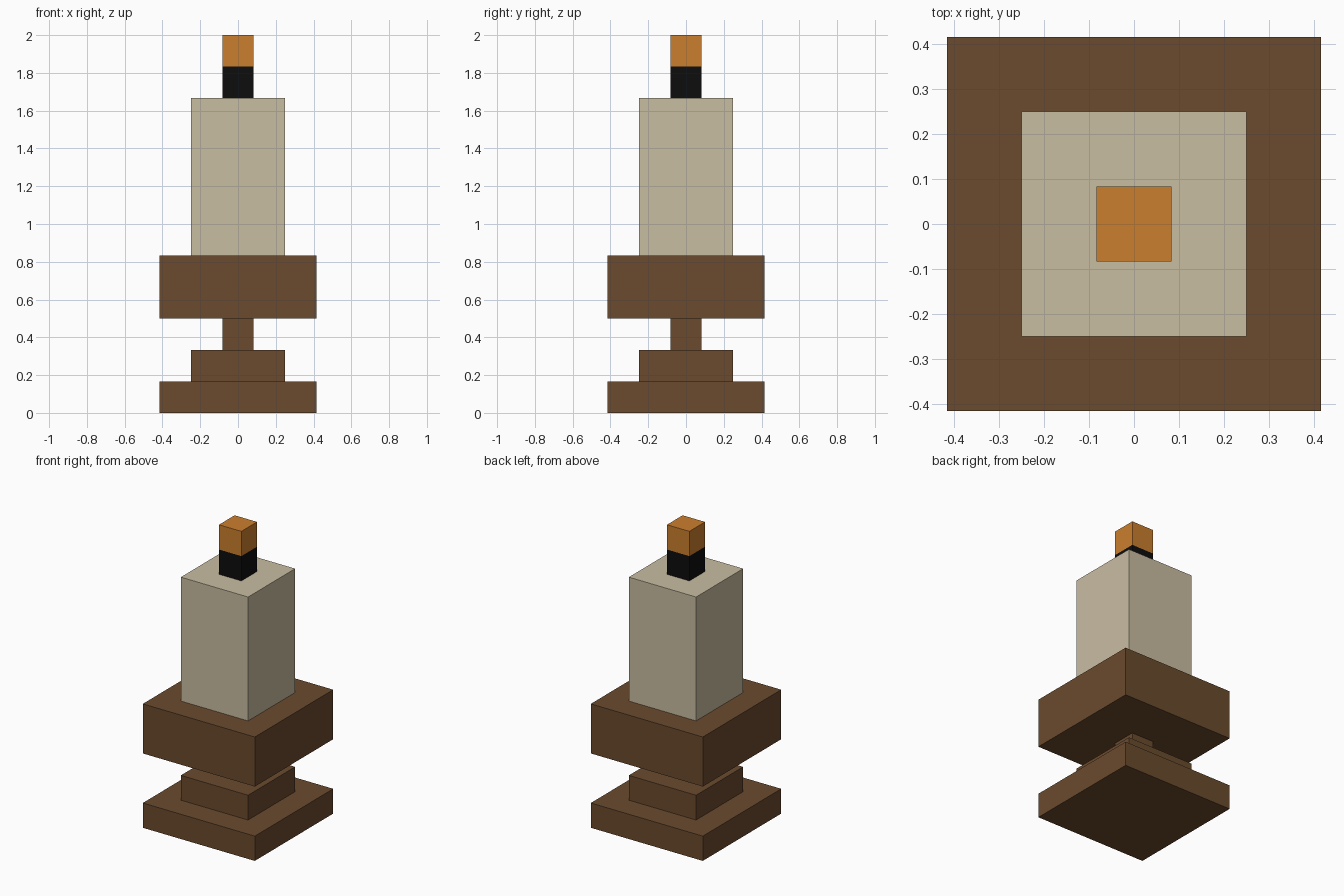
import bpy

if "Cube" in bpy.data.objects:
    bpy.data.objects.remove(bpy.data.objects["Cube"])

U = 1 / 6  # the whole model sits on a grid of one-sixth units


def material(name, rgb):
    m = bpy.data.materials.new(name)
    m.diffuse_color = (*rgb, 1)
    m.use_nodes = True
    m.node_tree.nodes["Principled BSDF"].inputs["Base Color"].default_value = m.diffuse_color
    return m


wood = material("brown wood", (0.145, 0.069, 0.027))
wax = material("cream wax", (0.584, 0.509, 0.361))
char = material("black wick", (0.004, 0.004, 0.004))
fire = material("orange flame", (0.591, 0.209, 0.027))

# stacked square blocks from the ground up: name, width, height, colour
parts = [
    ("base", 5, 1, wood),
    ("base_step", 3, 1, wood),
    ("stem", 1, 1, wood),
    ("candle_holder", 5, 2, wood),
    ("candle", 3, 5, wax),
    ("wick", 1, 1, char),
    ("flame", 1, 1, fire),
]

z = 0
for name, width, height, mat in parts:
    bpy.ops.mesh.primitive_cube_add(size=1, location=(0, 0, (z + height / 2) * U))
    ob = bpy.context.object
    ob.name = name
    ob.scale = (width * U, width * U, height * U)
    bpy.ops.object.transform_apply(location=False, rotation=False, scale=True)
    ob.data.materials.append(mat)
    z += height
